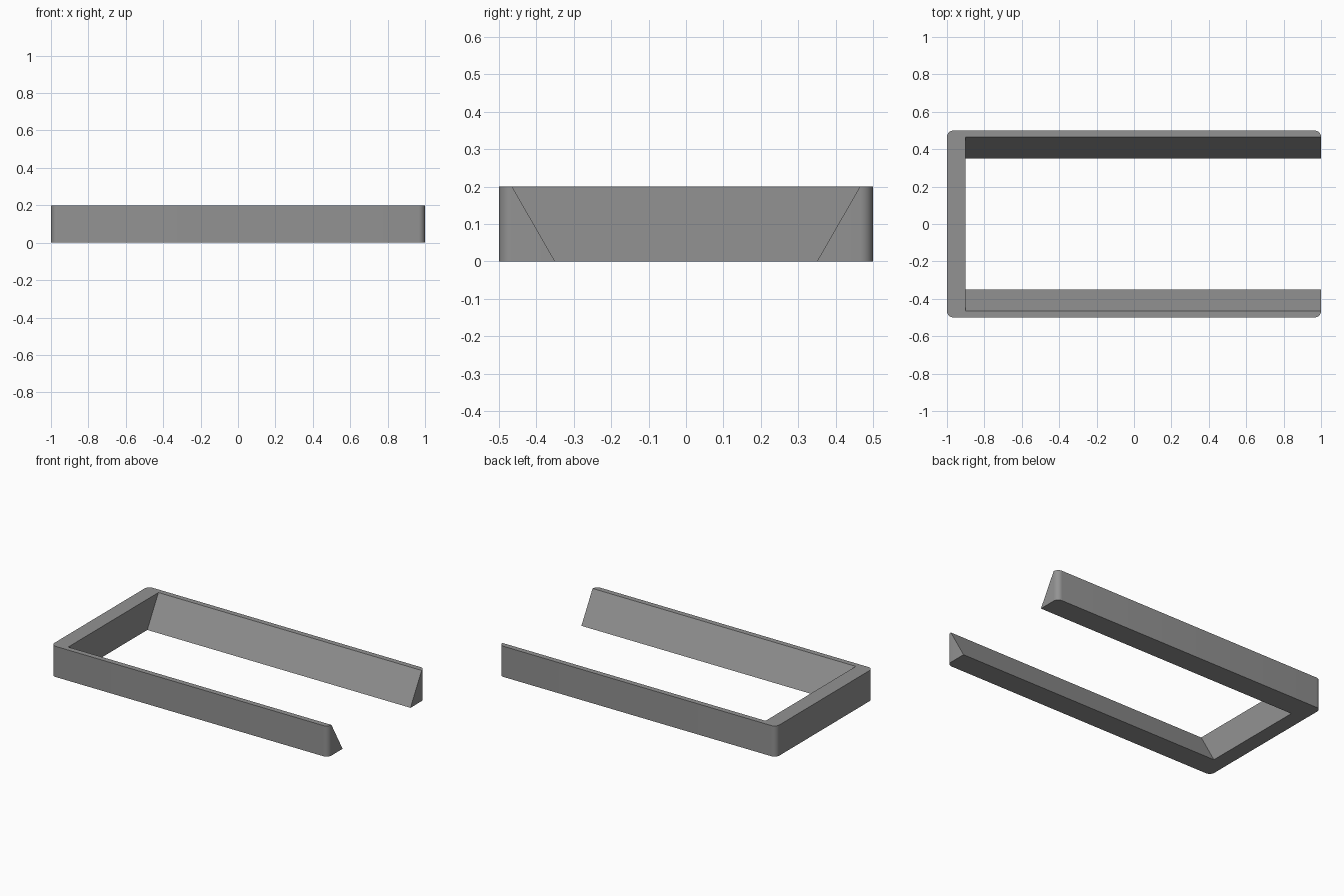
import bpy, bmesh, math

if "Cube" in bpy.data.objects:
    bpy.data.objects.remove(bpy.data.objects["Cube"])

L, W, H, R = 1.0, 0.5, 0.2, 0.035      # half length, half width, height, corner radius
WALL = 0.1                             # end wall thickness
LOW, HIGH = 0.35, 0.465                # inner half width at the bottom and the top

grey = bpy.data.materials.new("grey")
grey.diffuse_color = (0.29, 0.29, 0.29, 1)
grey.use_nodes = True
grey.node_tree.nodes["Principled BSDF"].inputs["Base Color"].default_value = grey.diffuse_color


def prism(name, points, offset):
    """Extrude a closed outline of 3D points along an offset."""
    bm = bmesh.new()
    face = bm.faces.new([bm.verts.new(p) for p in points])
    moved = bmesh.ops.extrude_face_region(bm, geom=[face])["geom"]
    bmesh.ops.translate(bm, vec=offset, verts=[v for v in moved if isinstance(v, bmesh.types.BMVert)])
    bmesh.ops.recalc_face_normals(bm, faces=bm.faces)
    mesh = bpy.data.meshes.new(name)
    bm.to_mesh(mesh)
    bm.free()
    mesh.materials.append(grey)
    obj = bpy.data.objects.new(name, mesh)
    bpy.context.collection.objects.link(obj)
    return obj


# Outer block with rounded vertical corners
outline = []
for i, (sx, sy) in enumerate([(1, 1), (-1, 1), (-1, -1), (1, -1)]):
    for k in range(9):
        a = math.radians(90 * i + 90 * k / 8)
        outline.append((sx * (L - R) + R * math.cos(a), sy * (W - R) + R * math.sin(a), 0))
frame = prism("u_shaped_frame", outline, (0, 0, H))

# Sloped channel, open at the right end
slope = (HIGH - LOW) / H
low, high = LOW - 0.1 * slope, HIGH + 0.1 * slope
x = -L + WALL
channel = prism("channel_cutter", [(x, -low, -0.1), (x, low, -0.1), (x, high, H + 0.1), (x, -high, H + 0.1)],
                (2 * L, 0, 0))
channel.hide_render = True

cut = frame.modifiers.new("channel", "BOOLEAN")
cut.operation = "DIFFERENCE"
cut.solver = "EXACT"
cut.object = channel
bpy.context.view_layer.objects.active = frame
frame.select_set(True)
bpy.ops.object.modifier_apply(modifier=cut.name)
bpy.data.objects.remove(channel)

# Smooth corners, sharp edges elsewhere
bpy.ops.object.shade_smooth_by_angle(angle=math.radians(25))
